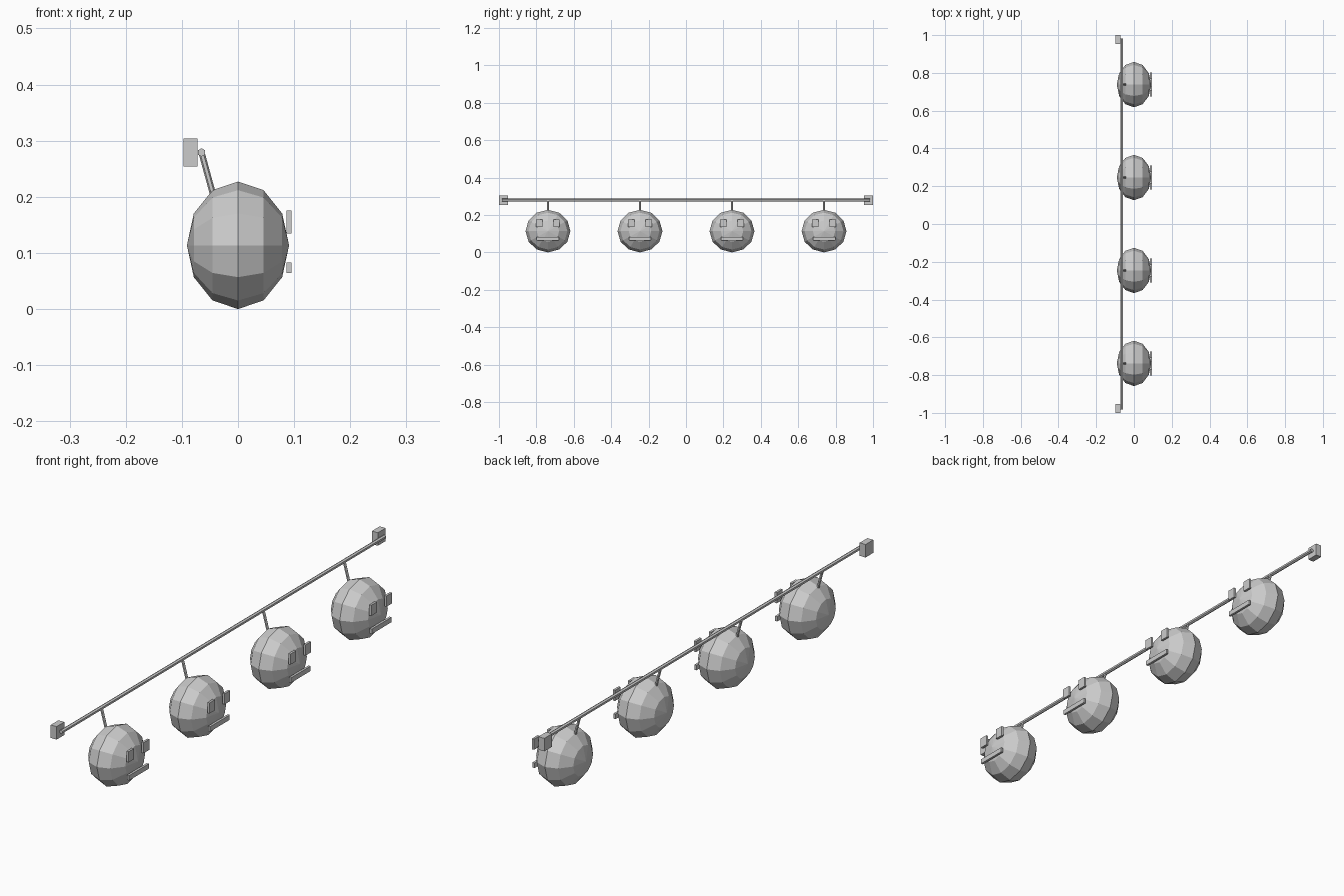
import bpy, bmesh
from math import pi
from mathutils import Matrix, Vector

if "Cube" in bpy.data.objects:
    bpy.data.objects.remove(bpy.data.objects["Cube"])


def finish(name, bm, mat):
    bmesh.ops.transform(bm, matrix=mat, verts=bm.verts)
    bmesh.ops.recalc_face_normals(bm, faces=bm.faces)
    me = bpy.data.meshes.new(name)
    bm.to_mesh(me)
    bm.free()
    ob = bpy.data.objects.new(name, me)
    bpy.context.collection.objects.link(ob)
    return ob


def box(name, lo, hi):
    lo, hi = Vector(lo), Vector(hi)
    bm = bmesh.new()
    bmesh.ops.create_cube(bm, size=1)
    return finish(name, bm, Matrix.Translation((lo + hi) / 2) @ Matrix.Diagonal((*(hi - lo), 1)))


def rod(name, a, b, r, sides=6):
    a, b = Vector(a), Vector(b)
    d = b - a
    bm = bmesh.new()
    bmesh.ops.create_cone(bm, cap_ends=True, segments=sides, radius1=r, radius2=r, depth=d.length)
    return finish(name, bm, Matrix.Translation((a + b) / 2) @ d.to_track_quat('Z', 'Y').to_matrix().to_4x4())


def ball(name, centre, radii):
    # low-poly sphere with its poles on the x axis
    bm = bmesh.new()
    bmesh.ops.create_uvsphere(bm, u_segments=12, v_segments=6, radius=1)
    return finish(name, bm, Matrix.Translation(centre) @ Matrix.Diagonal((*radii, 1)) @ Matrix.Rotation(pi / 2, 4, 'Y'))


# Long bar and its end brackets
BAR_X, BAR_Z = -0.065, 0.279
rod("bar", (BAR_X, -0.983, BAR_Z), (BAR_X, 0.983, BAR_Z), 0.0075)
box("bracket_left", (-0.097, -1.0, 0.254), (-0.072, -0.953, 0.304))
box("bracket_right", (-0.097, 0.953, 0.254), (-0.072, 1.0, 0.304))

# Four hanging lanterns with faces
for i in range(4):
    y = -0.738 + 0.492 * i
    ball(f"lantern_{i}", (0, y, 0.1135), (0.091, 0.12, 0.1135))
    rod(f"hanger_{i}", (BAR_X, y, BAR_Z), (-0.042, y, 0.195), 0.0055)
    for side, c in (("left", -0.046), ("right", 0.046)):
        box(f"eye_{side}_{i}", (0.086, y + c - 0.017, 0.135), (0.095, y + c + 0.017, 0.176))
    box(f"mouth_{i}", (0.086, y - 0.06, 0.064), (0.095, y + 0.06, 0.083))
